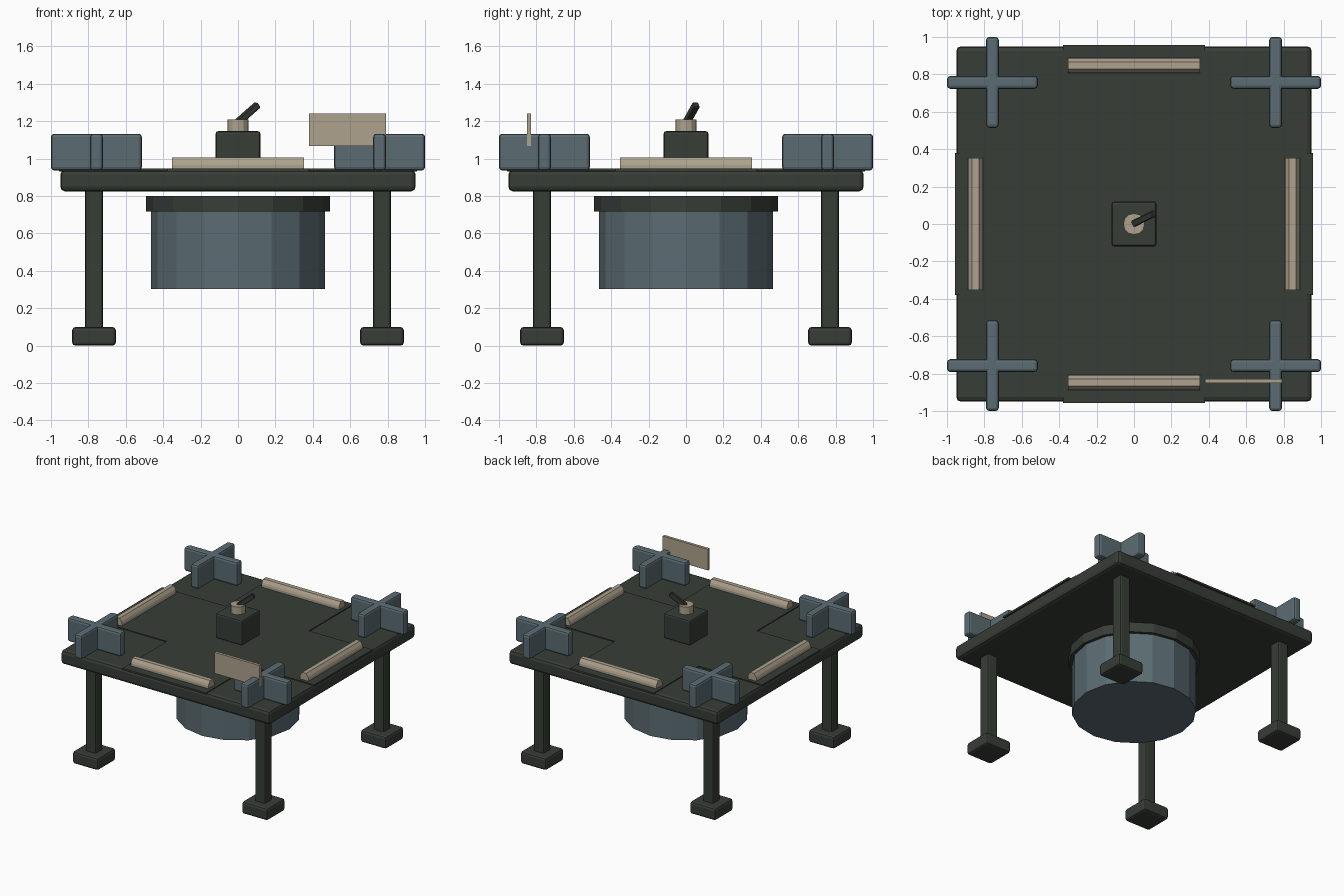
import bpy, bmesh, math
from mathutils import Vector

if "Cube" in bpy.data.objects:
    bpy.data.objects.remove(bpy.data.objects["Cube"])


def material(name, rgb):
    m = bpy.data.materials.new(name)
    m.diffuse_color = (*rgb, 1)
    m.use_nodes = True
    m.node_tree.nodes["Principled BSDF"].inputs["Base Color"].default_value = m.diffuse_color
    return m


DARK = material("dark green grey", (0.039, 0.047, 0.038))
BLUE = material("slate blue", (0.105, 0.150, 0.170))
CREAM = material("warm cream", (0.42, 0.36, 0.27))


def finish(name, bm, mat, bevel=0.0, segments=2):
    if bevel:
        bmesh.ops.bevel(bm, geom=bm.edges[:], offset=bevel, segments=segments,
                        profile=0.5, affect='EDGES')
    bmesh.ops.recalc_face_normals(bm, faces=bm.faces)
    me = bpy.data.meshes.new(name)
    bm.to_mesh(me)
    bm.free()
    me.materials.append(mat)
    ob = bpy.data.objects.new(name, me)
    bpy.context.collection.objects.link(ob)
    return ob


def box(name, lo, hi, mat, bevel=0.0, segments=2):
    bm = bmesh.new()
    bmesh.ops.create_cube(bm, size=1)
    for v in bm.verts:
        v.co = [l + (c + 0.5) * (h - l) for l, c, h in zip(lo, v.co, hi)]
    return finish(name, bm, mat, bevel, segments)


def drum(name, r, z0, z1, sides, mat):
    bm = bmesh.new()
    bmesh.ops.create_cone(bm, cap_ends=True, segments=sides, radius1=r, radius2=r,
                          depth=z1 - z0)
    bmesh.ops.translate(bm, verts=bm.verts, vec=(0, 0, (z0 + z1) / 2))
    return finish(name, bm, mat)


def prism(name, outline, z0, z1, mat):
    bm = bmesh.new()
    face = bm.faces.new([bm.verts.new((x, y, z0)) for x, y in outline])
    ext = bmesh.ops.extrude_face_region(bm, geom=[face], use_keep_orig=True)
    up = [g for g in ext["geom"] if isinstance(g, bmesh.types.BMVert)]
    bmesh.ops.translate(bm, verts=up, vec=(0, 0, z1 - z0))
    return finish(name, bm, mat)


# Table top and the thin cross-shaped sheet on it
box("table_top", (-0.95, -0.95, 0.825), (0.95, 0.95, 0.939), DARK, 0.025)
quarter = [(0.38, -0.38), (0.957, -0.38), (0.957, 0.38)]
cross = []
for k in range(4):
    c, s = round(math.cos(k * math.pi / 2)), round(math.sin(k * math.pi / 2))
    cross += [(c * x - s * y, s * x + c * y) for x, y in quarter]
prism("top_sheet", cross, 0.931, 0.946, DARK)

# Legs, feet and corner cross holders
for sx in (-1, 1):
    for sy in (-1, 1):
        x, y = 0.77 * sx, 0.77 * sy
        box("leg", (x - 0.047, y - 0.047, 0.08), (x + 0.047, y + 0.047, 0.84), DARK, 0.013)
        box("foot", (x - 0.117, y - 0.117, 0.0), (x + 0.117, y + 0.117, 0.1), DARK, 0.018)
        x, y = 0.757 * sx, 0.757 * sy
        for hx, hy, tag in ((0.243, 0.034, "x"), (0.034, 0.243, "y")):
            box("corner_holder_" + tag, (x - hx, y - hy, 0.937),
                (x + hx, y + hy, 1.133), BLUE, 0.017)

# Four tile walls, rounded along their length
profile = [(-0.04, 0.94), (-0.04, 0.965), (-0.034, 0.982), (-0.018, 1.005),
           (0.018, 1.005), (0.034, 0.982), (0.04, 0.965), (0.04, 0.94)]
for k in range(4):
    bm = bmesh.new()
    face = bm.faces.new([bm.verts.new((-0.352, p - 0.848, z)) for p, z in profile])
    ext = bmesh.ops.extrude_face_region(bm, geom=[face], use_keep_orig=True)
    moved = [g for g in ext["geom"] if isinstance(g, bmesh.types.BMVert)]
    bmesh.ops.translate(bm, verts=moved, vec=(0.704, 0, 0))
    finish("tile_wall", bm, CREAM).rotation_euler.z = k * math.pi / 2

# Centre box, knob and tilted lever
box("centre_box", (-0.12, -0.12, 0.94), (0.12, 0.12, 1.147), DARK, 0.014)
drum("centre_knob", 0.057, 1.14, 1.21, 12, CREAM)
lever = box("lever", (-0.018, -0.018, -0.01), (0.018, 0.018, 0.15), DARK, 0.005, 1)
lever.location = (0, 0.003, 1.195)
lever.rotation_mode = 'QUATERNION'
lever.rotation_quaternion = Vector((0.108, 0.053, 0.095)).to_track_quat('Z', 'Y')

# Upright panel by the front right holder
box("side_panel", (0.38, -0.851, 1.067), (0.792, -0.828, 1.24), CREAM)

# Drum and collar hanging below
drum("under_drum", 0.465, 0.303, 0.73, 16, BLUE)
drum("drum_collar", 0.491, 0.718, 0.8, 16, DARK)
